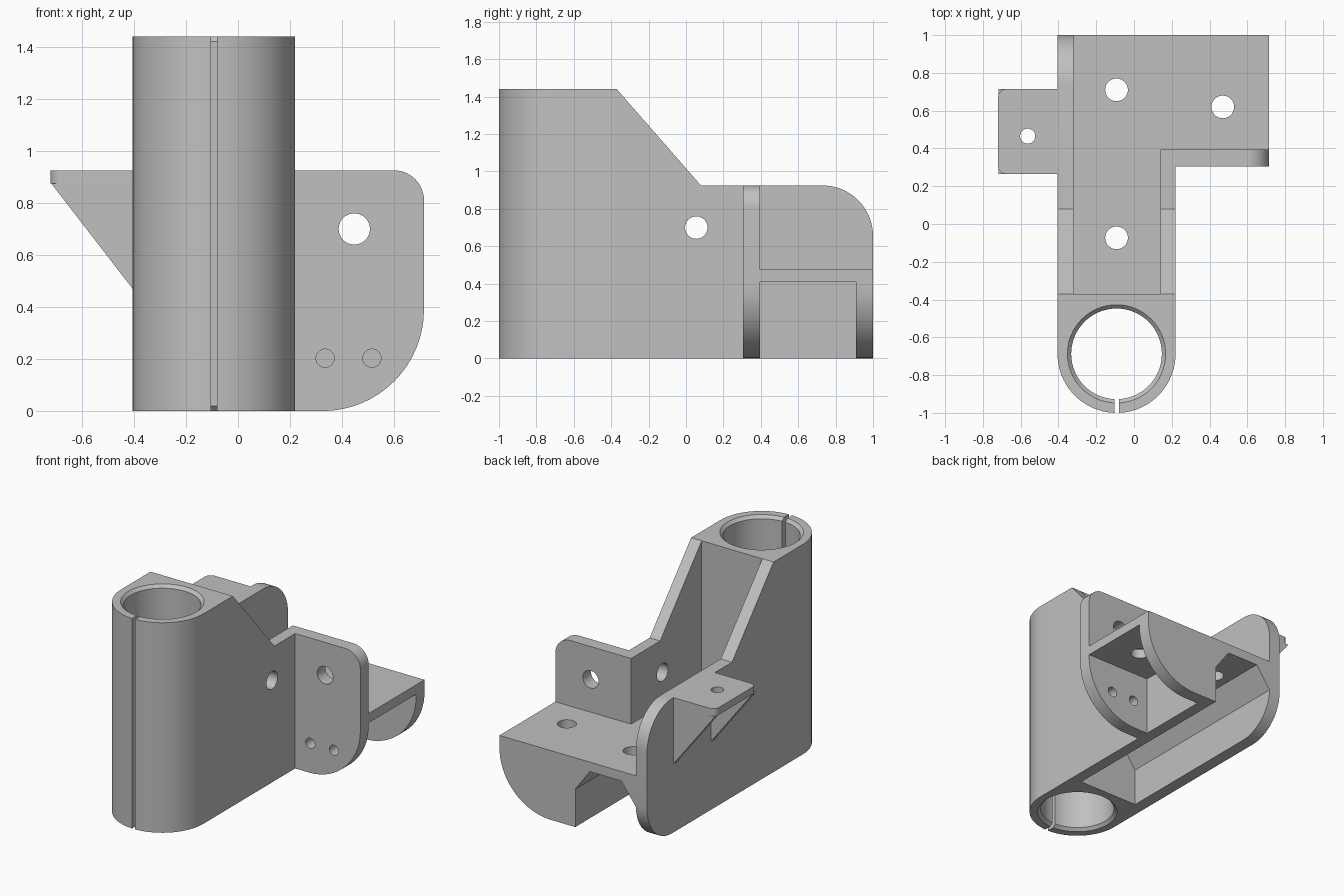
import bpy, bmesh, math
from mathutils import Vector

old = bpy.data.objects.get("Cube")
if old:
    bpy.data.objects.remove(old, do_unlink=True)

grey = bpy.data.materials.new("plain_grey")
grey.use_nodes = True
colour = (0.53, 0.53, 0.53, 1)
grey.diffuse_color = colour
grey.node_tree.nodes["Principled BSDF"].inputs["Base Color"].default_value = colour

# Maps an outline point plus a depth to space, by extrusion axis
AXES = {
    "x": lambda a, b, d: (d, a, b),
    "y": lambda a, b, d: (a, d, b),
    "z": lambda a, b, d: (a, b, d),
}


def rounded(corners, steps=16):
    """Outline from (a, b[, radius]) corners; a radius makes a fillet."""
    out = []
    for i, c in enumerate(corners):
        p = Vector(c[:2])
        if len(c) < 3:
            out.append(p)
            continue
        u = (Vector(corners[i - 1][:2]) - p).normalized()
        v = (Vector(corners[(i + 1) % len(corners)][:2]) - p).normalized()
        centre = p + (u + v) * c[2]      # right-angled corners
        for k in range(steps + 1):
            t = k / steps * math.pi / 2
            out.append(centre - v * c[2] * math.cos(t) - u * c[2] * math.sin(t))
    return out


def circle(a, b, r, n=48):
    return [Vector((a + r * math.cos(math.tau * k / n),
                    b + r * math.sin(math.tau * k / n))) for k in range(n)]


def loft(name, axis, sections):
    """Solid through matching outlines, given as (depth, outline) pairs."""
    bm = bmesh.new()
    rings = [[bm.verts.new(AXES[axis](p[0], p[1], d)) for p in pts]
             for d, pts in sections]
    n = len(rings[0])
    for low, high in zip(rings, rings[1:]):
        for i in range(n):
            j = (i + 1) % n
            bm.faces.new((low[i], low[j], high[j], high[i]))
    bm.faces.new(rings[0][::-1])
    bm.faces.new(rings[-1])
    bmesh.ops.recalc_face_normals(bm, faces=bm.faces)
    mesh = bpy.data.meshes.new(name)
    bm.to_mesh(mesh)
    bm.free()
    mesh.materials.append(grey)
    ob = bpy.data.objects.new(name, mesh)
    bpy.context.collection.objects.link(ob)
    return ob


def prism(name, axis, lo, hi, corners):
    pts = rounded(corners)
    return loft(name, axis, [(lo, pts), (hi, pts)])


def drill(axis, a, b, r, lo=-2, hi=2):
    pts = circle(a, b, r)
    return loft("hole_cutter", axis, [(lo, pts), (hi, pts)])


def rect(a0, b0, a1, b1):
    return [(a0, b0), (a1, b0), (a1, b1), (a0, b1)]


def cut(ob, cutters):
    for c in cutters:
        c.hide_render = True
        mod = ob.modifiers.new("cut", "BOOLEAN")
        mod.operation = "DIFFERENCE"
        mod.solver = "EXACT"
        mod.object = c
    graph = bpy.context.evaluated_depsgraph_get()
    mesh = bpy.data.meshes.new_from_object(ob.evaluated_get(graph))
    ob.modifiers.clear()
    ob.data = mesh
    for c in cutters:
        bpy.data.objects.remove(c, do_unlink=True)


# Main dimensions
CX, CY, R = -0.0925, -0.6875, 0.3125
OUT_L, OUT_R = CX + R, CX - R
IN_L, IN_R = 0.14, -0.32
BACK, MAST = 1.0, -0.37
TOP, RIM = 1.44, 0.925
DECK, UNDER = 0.475, 0.41
END = 0.715
parts = []

# Clamp tube: half-round front, square back, chamfered bore and slot
front = [(CX + R * math.cos(math.pi * (1 + k / 40)),
          CY + R * math.sin(math.pi * (1 + k / 40))) for k in range(41)]
tube = prism("clamp_tube", "z", 0, TOP, front + [(OUT_L, MAST), (OUT_R, MAST)])
bore = loft("bore_cutter", "z", [
    (z, circle(CX, CY, r, 64)) for z, r in
    ((-0.02, 0.28), (0.02, 0.24), (TOP - 0.02, 0.24), (TOP + 0.02, 0.28))])
slot = prism("slot_cutter", "z", -1, 2, rect(CX - 0.012, -1.2, CX + 0.012, CY))
cut(tube, [bore, slot])
parts.append(tube)

# Side walls, with a cross hole through both
right_wall = prism("right_wall", "x", OUT_R, IN_R, [
    (MAST, 0), (BACK, 0, 0.27), (BACK, RIM, 0.27), (0.08, RIM), (MAST, TOP)])
left_wall = prism("left_wall", "x", IN_L, OUT_L, [
    (MAST, 0), (BACK, 0), (BACK, UNDER), (0.395, UNDER),
    (0.395, RIM), (0.08, RIM), (MAST, TOP)])
for wall in (right_wall, left_wall):
    cut(wall, [drill("x", 0.055, 0.7, 0.06)])
    parts.append(wall)

# Deck with bolt holes
deck = prism("deck", "z", UNDER, DECK, [
    (IN_R, MAST), (IN_L, MAST), (IN_L, 0.395), (END, 0.395),
    (END, BACK), (IN_R, BACK)])
cut(deck, [drill("z", CX, 0.71, 0.06), drill("z", CX, -0.073, 0.06),
           drill("z", 0.47, 0.62, 0.06)])
parts.append(deck)

# Sloped fillets beneath the deck
for name, x, s in (("left_fillet", IN_L, -1), ("right_fillet", IN_R, 1)):
    parts.append(prism(name, "y", MAST, BACK, [
        (x, UNDER), (x + s * 0.11, UNDER), (x, 0.26)]))

# Side mounting plate and rear rib
plate = prism("side_plate", "y", 0.305, 0.395, [
    (OUT_L, 0), (END, 0, 0.39), (END, RIM, 0.115), (OUT_L, RIM)])
cut(plate, [drill("y", 0.447, 0.7, 0.06), drill("y", 0.335, 0.203, 0.035),
            drill("y", 0.515, 0.203, 0.035)])
parts.append(plate)
parts.append(prism("rear_rib", "y", 0.908, BACK, [
    (OUT_L, 0), (END, 0, 0.39), (END, UNDER), (OUT_L, UNDER)]))

# Small side tab on two gussets
tab = prism("side_tab", "z", 0.875, RIM, [
    (OUT_R, 0.265), (OUT_R, 0.715), (-0.72, 0.715, 0.045), (-0.72, 0.265, 0.045)])
cut(tab, [drill("z", -0.563, 0.465, 0.04)])
parts.append(tab)
for name, y in (("front_gusset", 0.265), ("rear_gusset", 0.675)):
    parts.append(prism(name, "y", y, y + 0.04, [
        (OUT_R, 0.875), (-0.718, 0.875), (OUT_R, 0.47)]))

# Smooth curved faces, keep edges sharp
for ob in parts:
    ob.data.polygons.foreach_set("use_smooth", [True] * len(ob.data.polygons))
    ob.data.set_sharp_from_angle(angle=math.radians(30))
